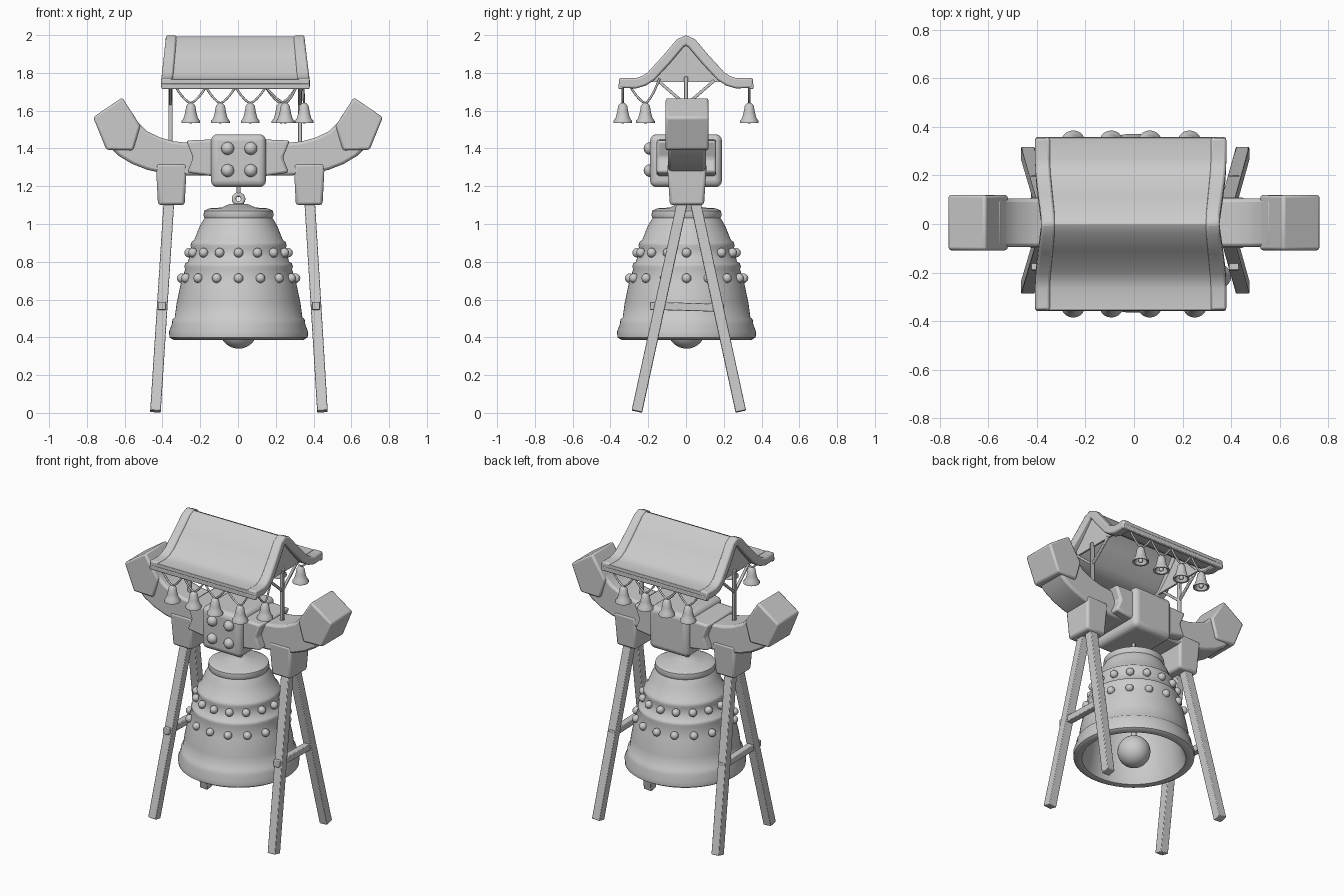
import bpy, bmesh, math
from mathutils import Vector

if "Cube" in bpy.data.objects:
    bpy.data.objects.remove(bpy.data.objects["Cube"])


def finish(name, bm, bevel=0.0, segs=2, angle=35):
    bmesh.ops.recalc_face_normals(bm, faces=bm.faces)
    me = bpy.data.meshes.new(name)
    bm.to_mesh(me)
    bm.free()
    ob = bpy.data.objects.new(name, me)
    bpy.context.collection.objects.link(ob)
    if bevel:
        m = ob.modifiers.new("bevel", 'BEVEL')
        m.width, m.segments, m.limit_method = bevel, segs, 'ANGLE'
    bpy.ops.object.select_all(action='DESELECT')
    ob.select_set(True)
    bpy.context.view_layer.objects.active = ob
    bpy.ops.object.shade_smooth_by_angle(angle=math.radians(angle))
    return ob


def loft(name, rings, bevel=0.0, segs=2):
    """Closed solid through a series of equal-length vertex rings."""
    bm = bmesh.new()
    rows = [[bm.verts.new(p) for p in r] for r in rings]
    n = len(rows[0])
    for a, b in zip(rows, rows[1:]):
        for i in range(n):
            j = (i + 1) % n
            bm.faces.new((a[i], a[j], b[j], b[i]))
    bm.faces.new(rows[0])
    bm.faces.new(rows[-1])
    return finish(name, bm, bevel, segs)


def prism_y(name, pts, y0, y1, bevel=0.0):
    return loft(name, [[(x, y, z) for x, z in pts] for y in (y0, y1)], bevel)


def box(name, lo, hi, bevel=0.0, segs=2, taper=1.0):
    c = ((lo[0] + hi[0]) / 2, (lo[1] + hi[1]) / 2)
    rings = []
    for z, k in ((lo[2], taper), (hi[2], 1)):
        hx, hy = (hi[0] - lo[0]) / 2 * k, (hi[1] - lo[1]) / 2 * k
        rings.append([(c[0] + sx * hx, c[1] + sy * hy, z)
                      for sx, sy in ((-1, -1), (1, -1), (1, 1), (-1, 1))])
    return loft(name, rings, bevel, segs)


def bar(name, a, b, w, bevel=0.004):
    a, b = Vector(a), Vector(b)
    d = (b - a).normalized()
    u = d.cross(Vector((0, 1, 0)) if abs(d.y) < .9 else Vector((0, 0, 1))).normalized()
    v = d.cross(u)
    return loft(name, [[p + u * i * w / 2 + v * j * w / 2
                        for i, j in ((-1, -1), (1, -1), (1, 1), (-1, 1))] for p in (a, b)], bevel)


def lathe(name, prof, loc=(0, 0, 0), n=48):
    bm = bmesh.new()
    vs = [bm.verts.new((r, 0, z)) for r, z in prof]
    es = [bm.edges.new(e) for e in zip(vs, vs[1:])]
    bmesh.ops.spin(bm, geom=vs + es, cent=(0, 0, 0), axis=(0, 0, 1), angle=2 * math.pi, steps=n)
    bmesh.ops.remove_doubles(bm, verts=bm.verts, dist=1e-4)
    bmesh.ops.translate(bm, verts=bm.verts, vec=loc)
    return finish(name, bm, angle=50)


def balls(name, centres, r, u=16, v=10):
    bm = bmesh.new()
    for c in centres:
        res = bmesh.ops.create_uvsphere(bm, u_segments=u, v_segments=v, radius=r)
        bmesh.ops.translate(bm, verts=res['verts'], vec=c)
    return finish(name, bm, angle=60)


def tube(name, pts, r, cyclic=False):
    cu = bpy.data.curves.new(name, 'CURVE')
    cu.dimensions, cu.bevel_depth, cu.bevel_resolution, cu.use_fill_caps = '3D', r, 2, True
    sp = cu.splines.new('POLY')
    sp.points.add(len(pts) - 1)
    for p, c in zip(sp.points, pts):
        p.co = (*c, 1)
    sp.use_cyclic_u = cyclic
    bpy.context.collection.objects.link(bpy.data.objects.new(name, cu))


# Great bell: hollow, with raised bands, studs, clapper and hanging ring
lathe("bell", [(0, 1.11), (.05, 1.105), (.09, 1.087), (.155, 1.083), (.182, 1.07), (.186, 1.045),
               (.18, 1.032), (.205, .99), (.235, .915), (.249, .905), (.255, .885), (.248, .868),
               (.268, .80), (.282, .792), (.288, .775), (.283, .76), (.305, .69), (.328, .58),
               (.338, .505), (.35, .495), (.353, .47), (.368, .43), (.366, .4), (.345, .387),
               (.315, .393), (.295, .45), (.275, .6), (.225, .85), (.155, .99), (0, 1.03)],
      (.003, .003, 0), 64)
for row, (r, z) in enumerate(((.262, .848), (.302, .713))):
    balls(f"bell_studs_{row}", [(.003 + r * math.cos(k * math.pi / 8), .003 + r * math.sin(k * math.pi / 8), z)
                                for k in range(16)], .025)
balls("clapper", [(.003, .003, .44)], .1, 32, 20)
tube("clapper_rod", [(.003, .003, .5), (.003, .003, 1.04)], .015)
ring = [(.003 + .024 * math.cos(k * math.pi / 12), 0, 1.132 + .024 * math.sin(k * math.pi / 12)) for k in range(24)]
tube("hanging_ring", ring, .012, True)
tube("hanging_rod", [(.003, 0, 1.15), (.003, 0, 1.22)], .01)

# Centre block with four front studs
box("centre_block", (-.143, -.19, 1.195), (.148, .19, 1.475), .035, 4)
balls("block_studs", [(x, -.19, z) for x in (-.055, .068) for z in (1.283, 1.4)], .034)

# Upswept beam arms, tips, collars, leg sockets, legs and braces
for s, side in ((-1, "left"), (1, "right")):
    def flip(pts):
        return [(s * x, z) for x, z in pts]
    prism_y(f"{side}_beam_arm", flip([(.05, 1.43), (.2, 1.428), (.27, 1.43), (.34, 1.438), (.41, 1.457),
                                      (.48, 1.49), (.53, 1.54), (.56, 1.59), (.69, 1.42), (.63, 1.36),
                                      (.56, 1.318), (.48, 1.287), (.39, 1.267), (.27, 1.256), (.05, 1.26)]),
            -.095, .105, .015)
    prism_y(f"{side}_beam_tip", flip([(.613, 1.67), (.767, 1.565), (.697, 1.393), (.555, 1.39), (.517, 1.52)]),
            -.108, .12, .012)
    prism_y(f"{side}_collar", flip([(.08, 1.45), (.275, 1.442), (.238, 1.35), (.27, 1.272), (.08, 1.245)]),
            -.155, .16, .014)
    cx = .012 + s * .365
    box(f"{side}_leg_socket", (cx - .082, -.1, 1.1), (cx + .082, .11, 1.32), .015, 2, .86)
    for t, end, fy in ((-1, "front", -.26), (1, "back", .29)):
        bar(f"{side}_{end}_leg", (.005 + s * .442, fy, .008), (.007 + s * .37, .015 + t * .025, 1.16), .056)
    bar(f"{side}_leg_brace", (.005 + s * .407, -.19, .567), (.005 + s * .407, .2, .556), .042)

# Roof: one curved gable section swept for the sheet and both bargeboards
half = [(0, 1.973), (.03, 1.958), (.1, 1.875), (.185, 1.782), (.225, 1.757), (.265, 1.745), (.355, 1.747)]
section = [Vector((-y, z)) for y, z in half[:0:-1]] + [Vector(p) for p in half]


def roof_strip(name, xa, xb, lean_a, lean_b, t, drop=0, bevel=.01):
    rings = []
    for i, p in enumerate(section):
        d = (section[min(i + 1, len(section) - 1)] - section[max(i - 1, 0)]).normalized()
        n = Vector((-d.y, d.x)) * t
        low = 1 - (p.y - 1.745) / .23
        a, b = xa + lean_a * low, xb + lean_b * low
        u, v = p + n - Vector((0, drop)), p - n - Vector((0, drop))
        rings.append([(a, u.x, u.y), (b, u.x, u.y), (b, v.x, v.y), (a, v.x, v.y)])
    loft(name, rings, bevel)


roof_strip("roof_sheet", -.345, .315, -.02, .02, .012, -.008, .003)
roof_strip("left_bargeboard", -.382, -.325, -.025, -.02, .027)
roof_strip("right_bargeboard", .295, .352, .02, .028, .027)
for y, end in ((-.345, "front"), (.345, "back")):
    box(f"{end}_eave_rail", (-.405, y - .012, 1.715), (.378, y + .012, 1.745), .005)

# Gable panels and roof posts with forked struts
for x, side in ((-.35, "left"), (.325, "right")):
    tri = [(-.2, 1.752), (.2, 1.752), (0, 1.955)]
    loft(f"{side}_gable", [[(x + e, y, z) for y, z in tri] for e in (-.006, .006)])
    px = x - .008 if x < 0 else x + .003
    bar(f"{side}_roof_post", (px, 0, 1.42), (px, 0, 1.78), .022)
    for t in (-1, 1):
        bar(f"{side}_post_strut_{t}", (px, 0, 1.63), (px, t * .15, 1.76), .016)


# Small bells on rope swags
def small_bell(x, y):
    lathe("small_bell", [(0, 1.643), (.012, 1.64), (.024, 1.625), (.03, 1.59), (.038, 1.56), (.05, 1.545),
                         (.05, 1.535), (.04, 1.537), (.028, 1.56), (.02, 1.61), (0, 1.625)], (x, y, 0), 20)
    balls("small_clapper", [(x, y, 1.545)], .014, 10, 8)


def swag(a, low, b):
    pts = []
    for p, q, up in ((a, low, False), (low, b, True)):
        for k in range(6):
            f = k / 5
            g = f ** 1.5 if up else 1 - (1 - f) ** 1.5
            pts.append((p[0] + (q[0] - p[0]) * f, p[1] + (q[1] - p[1]) * f, p[2] + (q[2] - p[2]) * g))
    tube("rope_swag", pts, .006)


for y in (-.335, .335):
    highs = [-.33, -.17, -.013, .147, .31]
    lows = [-.25, -.093, .065, .25 if y < 0 else .228]
    for i, x in enumerate(lows):
        small_bell(x, y)
        swag((highs[i], y, 1.725), (x, y, 1.64), (highs[i + 1], y, 1.725))
small_bell(.35, -.215)
swag((.345, -.3, 1.735), (.35, -.215, 1.64), (.345, -.14, 1.77))
